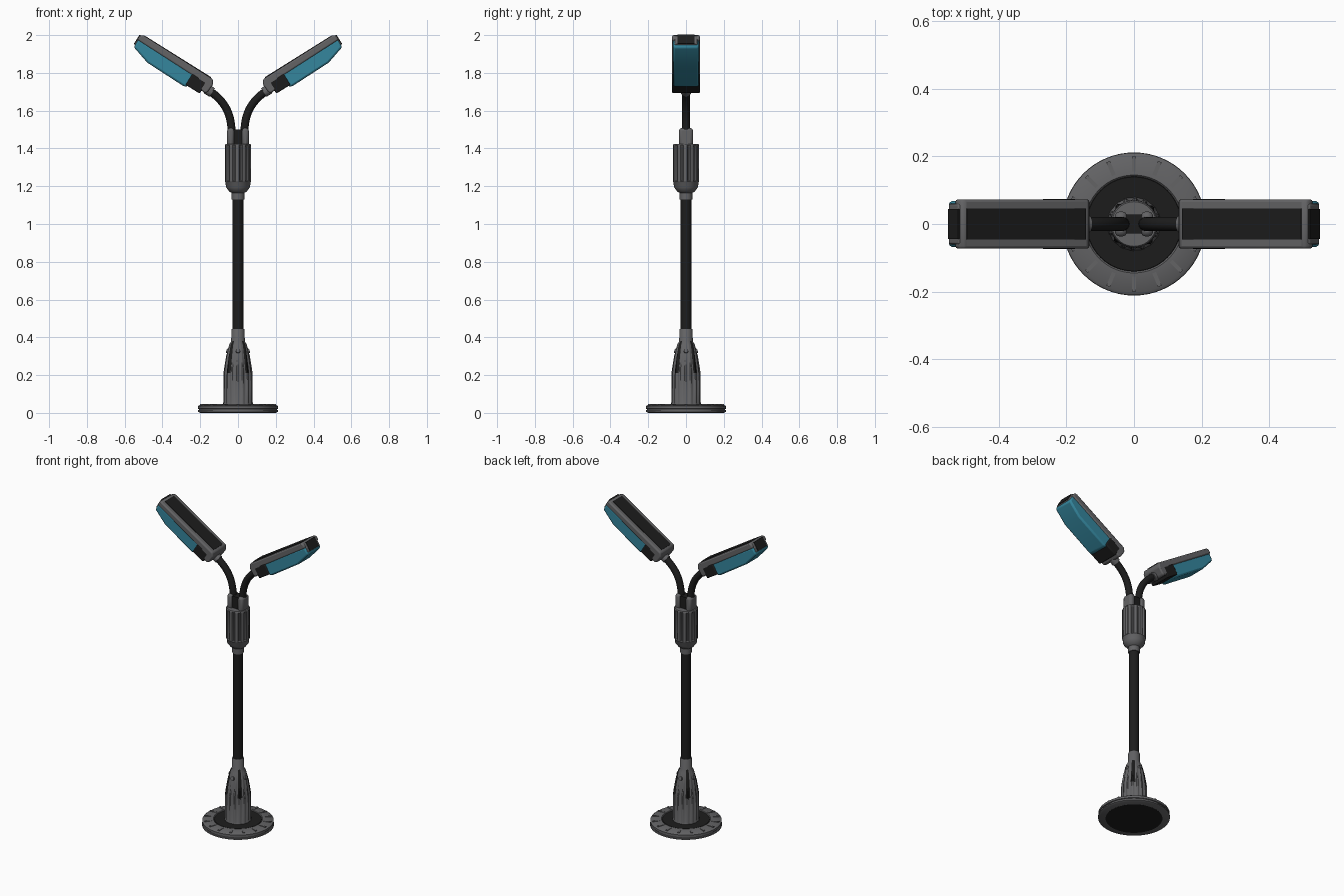
import bpy, bmesh, math
from mathutils import Vector

if "Cube" in bpy.data.objects:
    bpy.data.objects.remove(bpy.data.objects["Cube"])

def mat(name, rgb):
    m = bpy.data.materials.new(name)
    m.diffuse_color = (*rgb, 1)
    m.use_nodes = True
    m.node_tree.nodes["Principled BSDF"].inputs["Base Color"].default_value = m.diffuse_color
    return m

GREY = mat("grey metal", (0.125, 0.125, 0.13))
BLACK = mat("black rubber", (0.012, 0.012, 0.012))
BLUE = mat("blue lens", (0.035, 0.24, 0.34))

def finish(name, bm, mats, bevel=0):
    bmesh.ops.recalc_face_normals(bm, faces=bm.faces)
    me = bpy.data.meshes.new(name)
    bm.to_mesh(me)
    bm.free()
    for m in mats:
        me.materials.append(m)
    ob = bpy.data.objects.new(name, me)
    bpy.context.collection.objects.link(ob)
    if bevel:
        b = ob.modifiers.new("bevel", 'BEVEL')
        b.width, b.segments, b.limit_method = bevel, 2, 'ANGLE'
    bpy.ops.object.select_all(action='DESELECT')
    ob.select_set(True)
    bpy.context.view_layer.objects.active = ob
    bpy.ops.object.shade_smooth_by_angle(angle=math.radians(35))
    return ob

def lathe(name, prof, mats, segs=48, groove=None, rule=None):
    """Revolve (radius, z) points; groove(k, z) lowers the radius, rule(centre) picks the material."""
    bm = bmesh.new()
    rings = []
    for r, z in prof:
        ring = []
        for k in range(segs):
            a = 2 * math.pi * k / segs
            q = r - (groove(k, z) if groove else 0)
            ring.append(bm.verts.new((q * math.cos(a), q * math.sin(a), z)))
        rings.append(ring)
    for lo, hi in zip(rings, rings[1:]):
        for k in range(segs):
            n = (k + 1) % segs
            bm.faces.new((lo[k], lo[n], hi[n], hi[k]))
    bm.faces.new(rings[0])
    bm.faces.new(rings[-1])
    if rule:
        for f in bm.faces:
            f.material_index = rule(f.calc_center_median())
    return finish(name, bm, mats)

def box(name, lo, hi, m, bevel=0):
    bm = bmesh.new()
    bmesh.ops.create_cube(bm, size=1)
    for v in bm.verts:
        v.co = Vector(((lo[i] + hi[i]) / 2 + v.co[i] * (hi[i] - lo[i]) for i in range(3)))
    return finish(name, bm, [m], bevel)

# Base: chamfered disc with an outer lip, dark pad on top and below
lathe("base_disc", [(0.20, 0), (0.212, 0.006), (0.212, 0.014), (0.206, 0.016), (0.206, 0.02),
                    (0.211, 0.022), (0.211, 0.036), (0.202, 0.042), (0.145, 0.046), (0.14, 0.04)],
      [GREY], 64)
lathe("base_top_pad", [(0.141, 0.039), (0.139, 0.044)], [BLACK], 64)
lathe("base_underside_pad", [(0.168, 0.001), (0.168, -0.0005)], [BLACK], 64)
bm = bmesh.new()
for i in range(16):
    a = i * math.pi / 8
    cube = bmesh.ops.create_cube(bm, size=1)["verts"]
    for v in cube:
        x, y = 0.178 + v.co.x * 0.044, v.co.y * 0.012
        v.co = (x * math.cos(a) - y * math.sin(a), x * math.sin(a) + y * math.cos(a), 0.043 + v.co.z * 0.008)
finish("base_ribs", bm, [GREY])

# Lower sleeve: fluted socket tapering to the pole, dark slots on the diagonals
def slot(c):
    a = math.degrees(math.atan2(c.y, c.x)) % 90
    return 1 if 0.22 < c.z < 0.375 and abs(a - 45) < 14 else 0

lathe("lower_sleeve", [(0.08, 0.04), (0.078, 0.055), (0.077, 0.21), (0.073, 0.24), (0.063, 0.30),
                       (0.047, 0.36), (0.036, 0.38), (0.035, 0.44), (0.032, 0.445)],
      [GREY, BLACK], 64, lambda k, z: 0.006 if k % 4 in (1, 2) and 0.05 < z < 0.31 else 0, slot)
for i in range(4):
    a = i * math.pi / 2
    bm = bmesh.new()
    bmesh.ops.create_cone(bm, cap_ends=True, segments=16, radius1=0.014, radius2=0.011, depth=0.03)
    d = Vector((math.cos(a), math.sin(a), 0.35)).normalized()
    rot = d.to_track_quat('Z', 'Y')
    for v in bm.verts:
        v.co = rot @ v.co + Vector((0.047 * math.cos(a), 0.047 * math.sin(a), 0.325))
    finish(f"sleeve_bolt_{i}", bm, [GREY])

# Pole
lathe("pole", [(0.03, 0.43), (0.03, 1.15)], [BLACK], 24)

# Grip: fluted knob above a collar
lathe("grip", [(0.034, 1.13), (0.034, 1.165), (0.046, 1.172), (0.064, 1.195), (0.066, 1.22), (0.07, 1.225),
               (0.07, 1.23), (0.07, 1.41), (0.07, 1.418), (0.066, 1.424)],
      [GREY], 72, lambda k, z: 0.008 if k % 6 in (2, 3) and 1.228 < z < 1.415 else 0)

# Fork: dark core between two arm sockets
box("fork_core", (-0.026, -0.028, 1.41), (0.026, 0.028, 1.50), BLACK)

C, S = math.cos(math.radians(32)), math.sin(math.radians(32))

def tilt(side, u, v):
    """Tilted lamp frame (u along the head, v across it) to x and z."""
    return side * (u * C - v * S), u * S + v * C

def slab(name, side, prof, half, m, bevel=0):
    """Extrude a (u, v) outline across y."""
    bm = bmesh.new()
    front, back = [], []
    for u, v in prof:
        x, z = tilt(side, u, v)
        front.append(bm.verts.new((x, -half, z)))
        back.append(bm.verts.new((x, half, z)))
    bm.faces.new(front)
    bm.faces.new(back)
    n = len(prof)
    for i in range(n):
        j = (i + 1) % n
        bm.faces.new((front[i], front[j], back[j], back[i]))
    return finish(name, bm, [m], bevel)

def rect(u0, u1, v0, v1):
    return [(u0, v0), (u1, v0), (u1, v1), (u0, v1)]

def tube(name, pts, r, m):
    """Sweep a circle along points lying in the xz plane."""
    bm = bmesh.new()
    rings, n = [], 16
    for i, p in enumerate(pts):
        t = (pts[min(i + 1, len(pts) - 1)] - pts[max(i - 1, 0)]).normalized()
        e = t.cross(Vector((0, 1, 0)))
        rings.append([bm.verts.new(p + r * (math.cos(2 * math.pi * k / n) * e
                      + math.sin(2 * math.pi * k / n) * Vector((0, 1, 0)))) for k in range(n)])
    for a, b in zip(rings, rings[1:]):
        for k in range(n):
            bm.faces.new((a[k], a[(k + 1) % n], b[(k + 1) % n], b[k]))
    bm.faces.new(rings[0])
    bm.faces.new(rings[-1])
    return finish(name, bm, [m])

for side, tag in ((-1, "left"), (1, "right")):
    # Arm socket and curved arm
    xs = sorted((side * 0.02, side * 0.057))
    box(f"{tag}_arm_socket", (xs[0], -0.037, 1.41), (xs[1], 0.037, 1.508), GREY, 0.014)
    ex, ez = tilt(side, 1.05, 1.366)
    p0, p3 = Vector((side * 0.034, 0, 1.48)), Vector((ex, 0, ez))
    p1, p2 = p0 + Vector((0, 0, 0.12)), p3 - 0.1 * Vector((side * C, 0, S))
    path = []
    for i in range(21):
        t = i / 20
        path.append((1 - t)**3 * p0 + 3 * t * (1 - t)**2 * p1 + 3 * t * t * (1 - t) * p2 + t**3 * p3)
    tube(f"{tag}_arm", path, 0.021, BLACK)
    ends = [tilt(side, u, 1.366) for u in (1.015, 1.05)]
    tube(f"{tag}_arm_collar", [Vector((x, 0, z)) for x, z in ends], 0.027, GREY)

    # Lamp head: housing, clamp, lens and dark panels
    slab(f"{tag}_lamp_housing", side,
         [(1.035, 1.355), (1.033, 1.405), (1.05, 1.428), (1.487, 1.43), (1.498, 1.418), (1.498, 1.393),
          (1.12, 1.388), (1.08, 1.345), (1.045, 1.343)], 0.073, GREY, 0.008)
    slab(f"{tag}_lamp_clamp", side, rect(1.068, 1.156, 1.326, 1.395), 0.0735, BLACK, 0.006)
    slab(f"{tag}_lamp_lens", side,
         [(1.14, 1.398), (1.14, 1.328), (1.155, 1.314), (1.39, 1.318), (1.494, 1.35), (1.496, 1.398)],
         0.068, BLUE, 0.012)
    slab(f"{tag}_top_panel", side, rect(1.062, 1.478, 1.425, 1.432), 0.046, BLACK)
    slab(f"{tag}_end_cap", side, rect(1.48, 1.5, 1.362, 1.42), 0.06, GREY, 0.005)
    slab(f"{tag}_end_panel", side, rect(1.496, 1.503, 1.366, 1.422), 0.045, BLACK)
